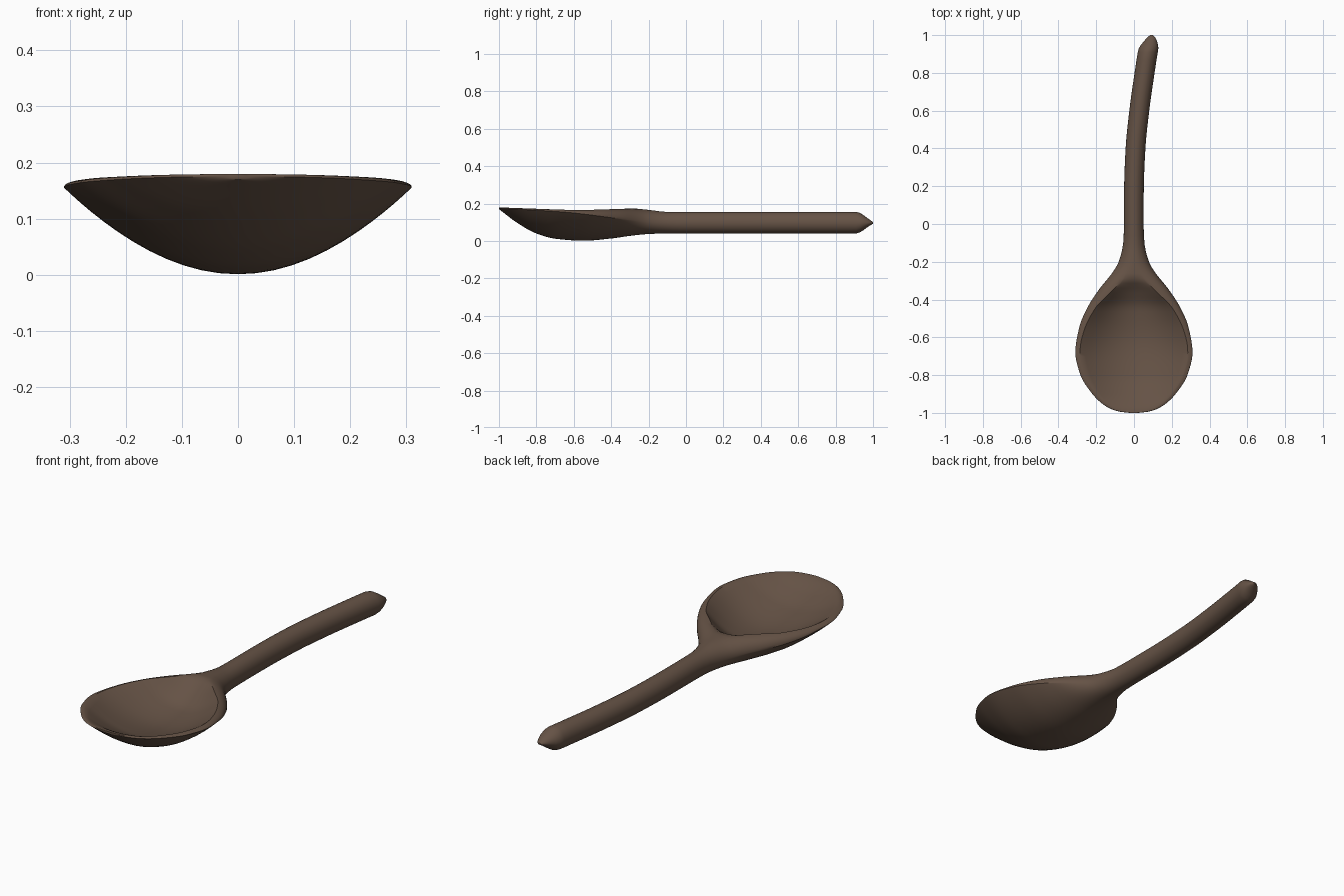
import bpy
import bmesh
import math

cube = bpy.data.objects.get("Cube")
if cube:
    bpy.data.objects.remove(cube)


def curve(*points):
    """Return a smooth function through the points that never overshoots."""
    slopes = [(b[1] - a[1]) / (b[0] - a[0]) for a, b in zip(points, points[1:])]
    tangents = [slopes[0]]
    for a, b in zip(slopes, slopes[1:]):
        tangents.append(2 * a * b / (a + b) if a * b > 0 else 0)
    tangents.append(slopes[-1])

    def value(y):
        i = 0
        while i < len(slopes) - 1 and y > points[i + 1][0]:
            i += 1
        (start, low), (end, high) = points[i], points[i + 1]
        span = end - start
        t = min(max((y - start) / span, 0), 1)
        ease = t * t * (3 - 2 * t)
        return (low + (high - low) * ease
                + span * t * (1 - t) * ((1 - t) * tangents[i] - t * tangents[i + 1]))
    return value


# Outline, height and bend of the spoon along its length
half_width = curve((-1, .02), (-.995, .07), (-.98, .12), (-.95, .17), (-.9, .22),
                   (-.8, .283), (-.68, .31), (-.55, .29), (-.45, .25), (-.35, .187),
                   (-.25, .108), (-.2, .08), (-.1, .056), (0, .052), (.92, .053),
                   (.98, .027), (1, .008))
top = curve((-1, .18), (-.6, .172), (-.3, .174), (-.2, .166), (-.1, .155),
            (.91, .155), (.98, .115), (1, .1))
widest = curve((-1, .175), (-.65, .154), (-.3, .112), (-.15, .097), (1, .096))
bottom = curve((-1, .17), (-.9, .095), (-.8, .04), (-.7, .012), (-.55, .001),
               (-.4, .013), (-.3, .027), (-.2, .037), (-.1, .04), (.91, .04),
               (.98, .08), (1, .092))
bend = curve((-1, 0), (.1, -.001), (.2, 0), (.4, .008), (.6, .028), (.8, .056),
             (.92, .075), (.98, .09), (1, .093))

# Hollow of the bowl, lip position, and how square or round the section is
hollow = curve((-1, 0), (-.98, .004), (-.9, .045), (-.8, .082), (-.6, .11),
               (-.45, .095), (-.35, .045), (-.28, 0), (1, 0))
lip = curve((-1, .85), (-.9, .9), (-.65, .92), (-.45, .83), (-.35, .6), (-.28, .4), (1, .4))
squareness = curve((-1, 8), (-.5, 8), (-.2, 2), (1, 2))
belly = curve((-1, 1), (-.4, 1), (-.2, .5), (1, .5))

LIP_STEPS, INNER_STEPS, UNDER_STEPS = 7, 10, 28


def section(y):
    """Closed ring: across the top from right to left, then back underneath."""
    edge, w, mid = lip(y), half_width(y), widest(y)
    right = [1 - (1 - edge) * (i / LIP_STEPS) ** 2 for i in range(LIP_STEPS)]
    right += [edge * (1 - i / INNER_STEPS) for i in range(INNER_STEPS)]
    ring = []
    for u in right + [0] + [-u for u in reversed(right)]:
        rise = (top(y) - mid) * max(0, 1 - abs(u) ** squareness(y)) ** .5
        dip = hollow(y) * max(0, 1 - (u / edge) ** 2)
        ring.append((bend(y) + w * u, y, mid + rise - dip))
    for i in range(1, UNDER_STEPS):
        u = -math.cos(math.pi * i / UNDER_STEPS)
        drop = (mid - bottom(y)) * (1 - u * u) ** belly(y)
        ring.append((bend(y) + w * u, y, mid - drop))
    return ring


# Stations: dense at the bowl's front, even on the handle, short at the tip
stations = [-1 + .85 * (i / 48) ** 1.6 for i in range(49)]
stations += [-.15 + 1.06 * i / 24 for i in range(1, 25)]
stations += [.93, .95, .97, .985, .995, 1]

# Spoon body, lofted through the rings
bm = bmesh.new()
rings = [[bm.verts.new(p) for p in section(y)] for y in stations]
for a, b in zip(rings, rings[1:]):
    for i in range(len(a)):
        j = (i + 1) % len(a)
        bm.faces.new((a[i], a[j], b[j], b[i]))
bm.faces.new(rings[0])
bm.faces.new(rings[-1])
bmesh.ops.recalc_face_normals(bm, faces=bm.faces)
mesh = bpy.data.meshes.new("spoon")
bm.to_mesh(mesh)
bm.free()
spoon = bpy.data.objects.new("spoon", mesh)
bpy.context.collection.objects.link(spoon)

# Dark wood
wood = bpy.data.materials.new("dark_wood")
wood.use_nodes = True
color = (.13, .085, .06, 1)
wood.diffuse_color = color
wood.node_tree.nodes["Principled BSDF"].inputs["Base Color"].default_value = color
mesh.materials.append(wood)

# Smooth shading with sharp creases kept
bpy.ops.object.select_all(action="DESELECT")
spoon.select_set(True)
bpy.context.view_layer.objects.active = spoon
bpy.ops.object.shade_smooth_by_angle(angle=math.radians(40))
